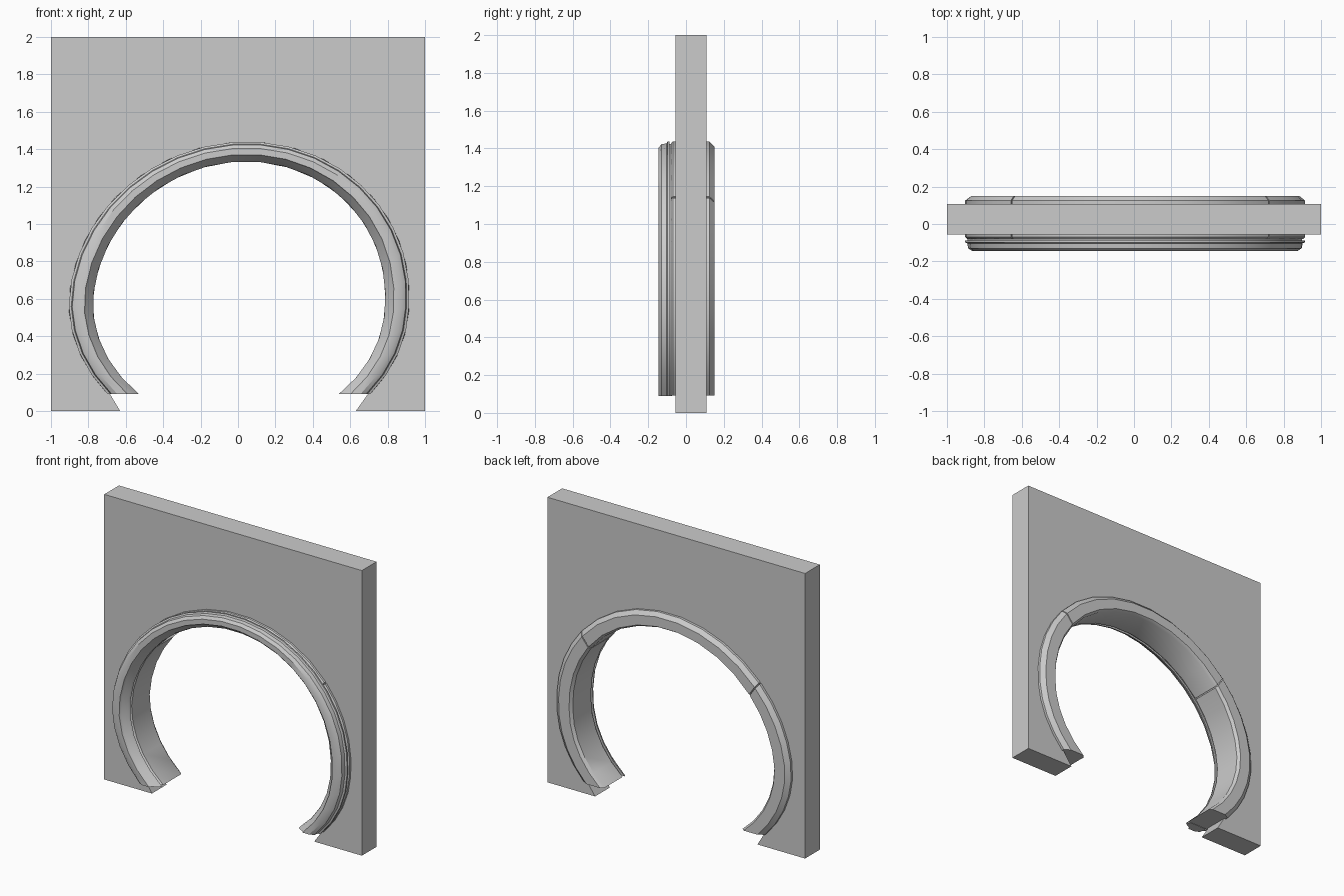
import bpy, bmesh, math

cube = bpy.data.objects.get("Cube")
if cube:
    bpy.data.objects.remove(cube)

stone = bpy.data.materials.new("grey stone")
stone.use_nodes = True
GREY = (0.6, 0.6, 0.6, 1)
stone.diffuse_color = GREY
stone.node_tree.nodes["Principled BSDF"].inputs["Base Color"].default_value = GREY

CENTRE_X, CENTRE_Z, TRIM_END = 0.005, 0.58, 0.09
WALL_FRONT, WALL_BACK = -0.055, 0.108


def arch_point(t, u):
    """Horseshoe curve: t runs inner to outer edge, u runs left foot to right foot."""
    rx = 0.782 + 0.128 * t
    top = 0.755 + 0.105 * t
    low = 0.67 + 0.10 * t
    foot = math.asin((CENTRE_Z - TRIM_END) / low)
    a = -foot + u * (math.pi + 2 * foot)
    dz = math.sin(a) * (top if math.sin(a) > 0 else low)
    lean = 0.05 * max(dz, 0)
    return CENTRE_X + rx * math.cos(a) + lean, CENTRE_Z + dz


def finish(bm, name, smooth):
    bmesh.ops.recalc_face_normals(bm, faces=bm.faces)
    mesh = bpy.data.meshes.new(name)
    bm.to_mesh(mesh)
    bm.free()
    mesh.materials.append(stone)
    obj = bpy.data.objects.new(name, mesh)
    bpy.context.collection.objects.link(obj)
    if smooth:
        bpy.ops.object.select_all(action="DESELECT")
        obj.select_set(True)
        bpy.context.view_layer.objects.active = obj
        bpy.ops.object.shade_smooth_by_angle(angle=math.radians(35))
    return obj


def sweep(name, section, start, end, steps):
    """Carry a closed (t, y) section along the arch and cap both ends."""
    bm = bmesh.new()
    rings = []
    for i in range(steps + 1):
        u = start + (end - start) * i / steps
        ring = []
        for t, y in section:
            x, z = arch_point(t, u)
            ring.append(bm.verts.new((x, y, z)))
        rings.append(ring)
    n = len(section)
    for a, b in zip(rings, rings[1:]):
        for k in range(n):
            m = (k + 1) % n
            bm.faces.new((a[k], a[m], b[m], b[k]))
    bm.faces.new(rings[0])
    bm.faces.new(rings[-1])
    return finish(bm, name, True)


# Wall slab with a horseshoe opening
bm = bmesh.new()
outline = [(0.63, 0), (1, 0), (1, 2), (-1, 2), (-1, 0), (-0.63, 0)]
outline += [arch_point(0.92, 1 - i / 32) for i in range(33)]
face = bm.faces.new([bm.verts.new((x, WALL_FRONT, z)) for x, z in outline])
extruded = bmesh.ops.extrude_face_region(bm, geom=[face], use_keep_orig=True)
moved = [v for v in extruded["geom"] if isinstance(v, bmesh.types.BMVert)]
bmesh.ops.translate(bm, verts=moved, vec=(0, WALL_BACK - WALL_FRONT, 0))
finish(bm, "wall", False)

# Arch lining in three stones with thin joints
lining = [(0, 0.13), (0.12, 0.15), (0.75, 0.15), (1, 0.125),
          (1, -0.07), (0.92, -0.08), (0.08, -0.08), (0, -0.07)]
joints = [0, 0.31, 0.69, 1]
names = ["left_lining", "crown_lining", "right_lining"]
GAP = 0.001
for name, a, b in zip(names, joints, joints[1:]):
    sweep(name, lining, a + GAP, b - GAP, 9)

# Recessed neck between lining and front moulding
neck = [(0.12, -0.075), (0.88, -0.075), (0.88, -0.095), (0.12, -0.095)]
sweep("moulding_neck", neck, 0, 1, 27)

# Front moulding with a thin outer lip and a chamfered inner edge
moulding = [(0, -0.088), (1, -0.088), (1, -0.098), (0.9, -0.103), (0.86, -0.13),
            (0.68, -0.145), (0.36, -0.145), (0.3, -0.13), (0.05, -0.105)]
sweep("front_moulding", moulding, 0, 1, 27)
